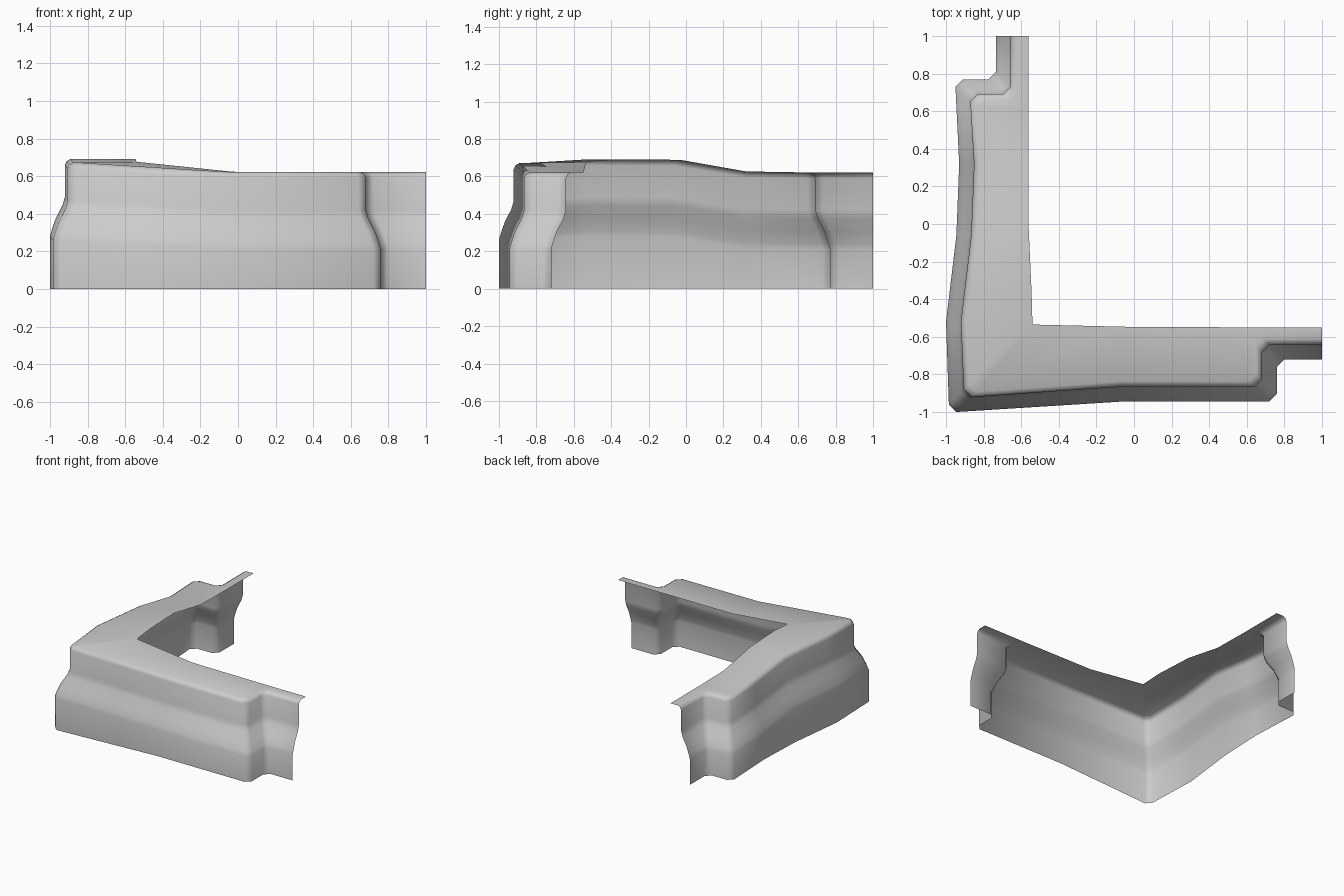
import bpy, bmesh

# Wall cross-section: (inward offset, height), bottom to top lip
profile = [(0, 0), (0, 0.21), (0.008, 0.24), (0.03, 0.305), (0.066, 0.375),
           (0.079, 0.42), (0.079, 0.59), (0.088, 0.61), (0.108, 0.622)]

# Path stations: outer x, y, inward direction x, y, rise, inner edge x, y, inner rise
path = [
    (-0.735, 1.0, 1, 0, 0, -0.56, 1.0, 0),
    (-0.735, 0.81, 1, -1, 0, -0.56, 0.71, 0),
    (-0.775, 0.77, 1, -1, 0, -0.56, 0.67, 0),
    (-0.91, 0.77, 1, -1, 0, -0.56, 0.65, 0),
    (-0.95, 0.73, 1, -1, 0, -0.56, 0.62, 0),
    (-0.93, 0.32, 1, 0, 0.005, -0.56, 0.31, 0.005),
    (-0.945, -0.06, 1, 0, 0.067, -0.56, -0.03, 0.067),
    (-1.0, -0.52, 1, 0, 0.07, -0.545, -0.36, 0.07),
    (-0.985, -0.96, 1, 1, 0.05, -0.54, -0.535, 0.055),
    (-0.945, -1.0, 1, 1, 0.05, -0.54, -0.535, 0.055),
    (-0.07, -0.945, 0, 1, 0.002, -0.03, -0.547, 0.002),
    (0.72, -0.945, -1, 1, 0, 0.61, -0.55, 0),
    (0.76, -0.905, -1, 1, 0, 0.64, -0.55, 0),
    (0.76, -0.76, -1, 1, 0, 0.66, -0.55, 0),
    (0.80, -0.72, -1, 1, 0, 0.70, -0.55, 0),
    (1.0, -0.72, 0, 1, 0, 1.0, -0.55, 0),
]

# Sweep the section along the path, closing with the flat top flange
bm = bmesh.new()
rows = []
for x, y, dx, dy, rise, ix, iy, irise in path:
    row = [bm.verts.new((x + dx * o, y + dy * o, z + (rise if z else 0)))
           for o, z in profile]
    row.append(bm.verts.new((ix, iy, 0.622 + irise)))
    rows.append(row)
for a, b in zip(rows, rows[1:]):
    for j in range(len(a) - 1):
        bm.faces.new((a[j], b[j], b[j + 1], a[j + 1]))
bmesh.ops.remove_doubles(bm, verts=bm.verts, dist=0.0005)

# Corner trim shell
mesh = bpy.data.meshes.new("corner_trim")
bm.to_mesh(mesh)
bm.free()
trim = bpy.data.objects.new("corner_trim", mesh)
bpy.context.collection.objects.link(trim)
bpy.context.view_layer.objects.active = trim
trim.select_set(True)
bpy.ops.object.shade_smooth_by_angle(angle=1.1)
